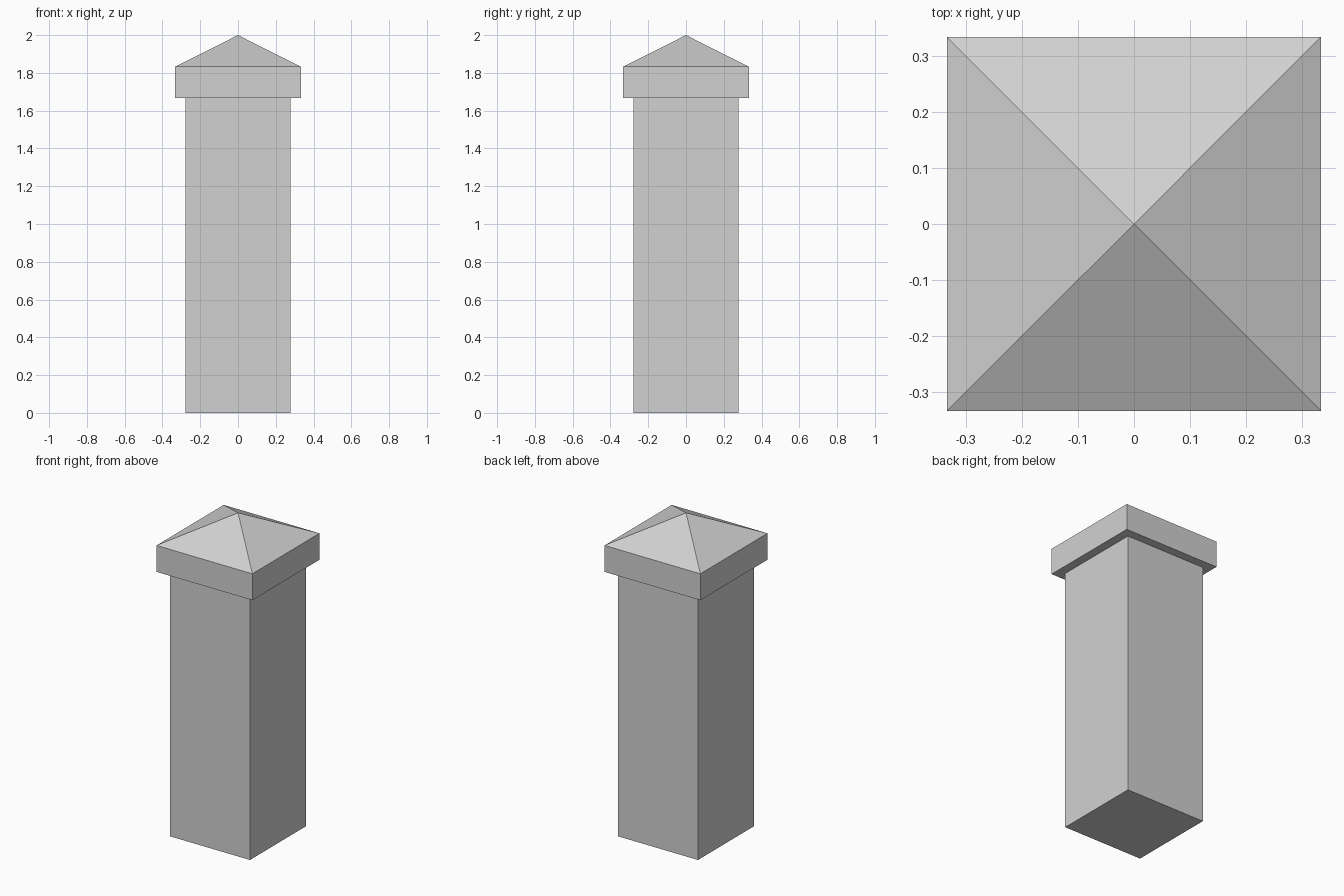
import bpy
import bmesh

cube = bpy.data.objects.get("Cube")
if cube:
    bpy.data.objects.remove(cube, do_unlink=True)

COLOUR = (0.64, 0.64, 0.64, 1.0)
stone = bpy.data.materials.new("light_grey_stone")
stone.use_nodes = True
stone.diffuse_color = COLOUR
bsdf = next(n for n in stone.node_tree.nodes if n.type == 'BSDF_PRINCIPLED')
bsdf.inputs["Base Color"].default_value = COLOUR


def square_block(name, half, bottom, top, peak=None):
    """Square block, with its top rising to a central point if peak is given."""
    bm = bmesh.new()
    bmesh.ops.create_cube(bm, size=2)
    for v in bm.verts:
        v.co = (v.co.x * half, v.co.y * half, top if v.co.z > 0 else bottom)
    if peak is not None:
        lid = max(bm.faces, key=lambda f: f.calc_center_median().z)
        tip = bmesh.ops.poke(bm, faces=[lid])["verts"][0]
        tip.co.z = peak
    mesh = bpy.data.meshes.new(name)
    bm.to_mesh(mesh)
    bm.free()
    mesh.materials.append(stone)
    obj = bpy.data.objects.new(name, mesh)
    bpy.context.collection.objects.link(obj)
    return obj


# Square post and overhanging pyramid cap
square_block("post_shaft", 0.278, 0.0, 1.667)
square_block("post_cap", 0.333, 1.667, 1.833, peak=2.0)
